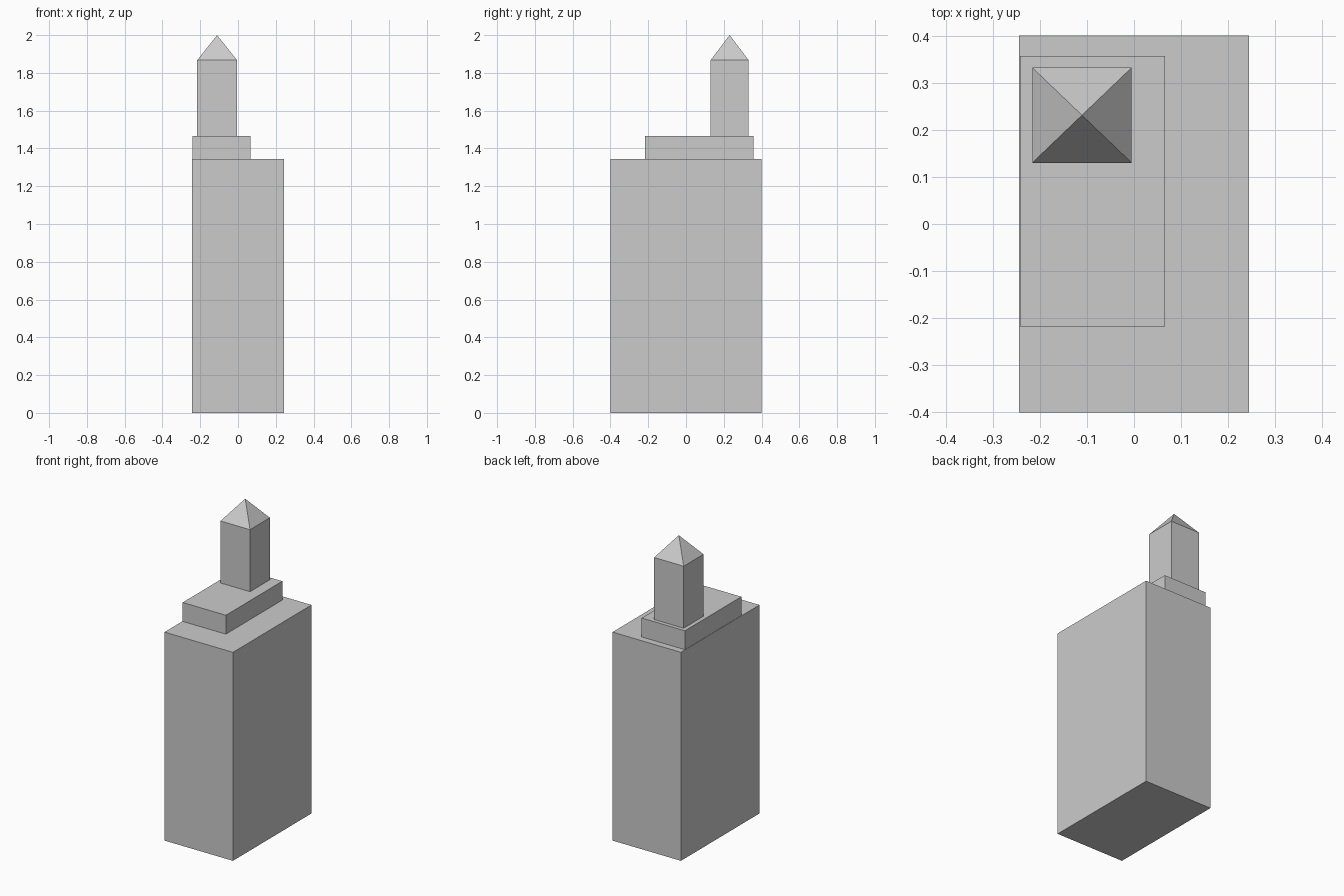
import bpy, bmesh

if "Cube" in bpy.data.objects:
    bpy.data.objects.remove(bpy.data.objects["Cube"])


def add_block(name, x0, x1, y0, y1, z0, z1, apex_z=None):
    """Box between the given limits, optionally topped with a pyramid roof."""
    bm = bmesh.new()
    bmesh.ops.create_cube(bm, size=1)
    for v in bm.verts:
        v.co.x = x0 if v.co.x < 0 else x1
        v.co.y = y0 if v.co.y < 0 else y1
        v.co.z = z0 if v.co.z < 0 else z1
    if apex_z is not None:
        bm.normal_update()
        top = max(bm.faces, key=lambda f: f.normal.z)
        apex = bmesh.ops.poke(bm, faces=[top])["verts"][0]
        apex.co.z = apex_z
    bmesh.ops.recalc_face_normals(bm, faces=bm.faces)
    mesh = bpy.data.meshes.new(name)
    bm.to_mesh(mesh)
    bm.free()
    obj = bpy.data.objects.new(name, mesh)
    bpy.context.collection.objects.link(obj)
    return obj


# Tall main block
add_block("main_building", -0.244, 0.244, -0.4, 0.4, 0, 1.345)
# Low offset tier on the roof
add_block("upper_tier", -0.242, 0.066, -0.218, 0.357, 1.345, 1.467)
# Slim tower with pointed roof
add_block("roof_tower", -0.216, -0.005, 0.13, 0.332, 1.467, 1.867, apex_z=2.0)
